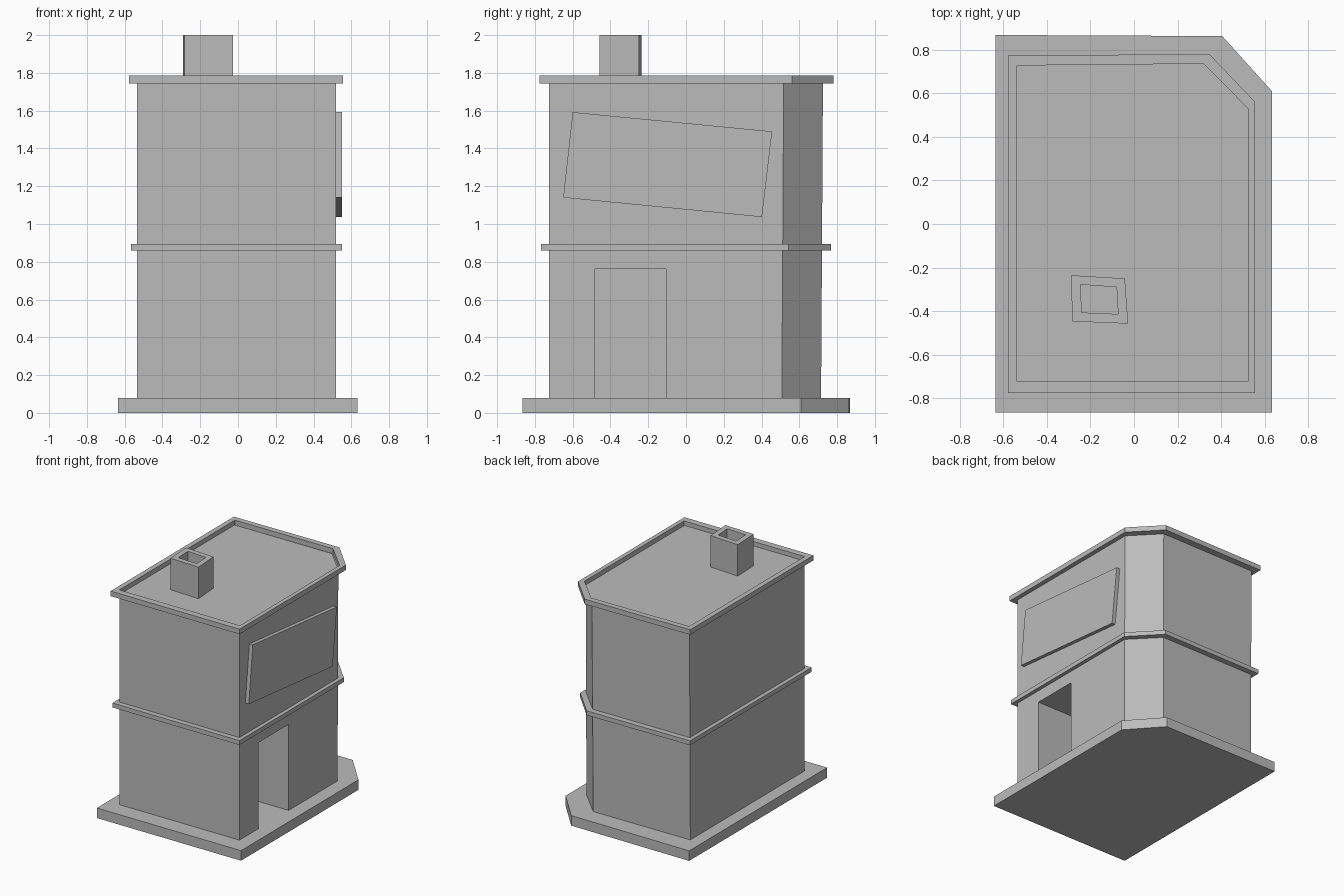
import bpy
import bmesh

cube = bpy.data.objects.get("Cube")
if cube:
    bpy.data.objects.remove(cube, do_unlink=True)

grey = bpy.data.materials.new("plain_grey")
grey.use_nodes = True
colour = (0.5, 0.5, 0.5, 1)
grey.diffuse_color = colour
grey.node_tree.nodes["Principled BSDF"].inputs["Base Color"].default_value = colour


def finish(name, bm):
    bmesh.ops.recalc_face_normals(bm, faces=bm.faces)
    mesh = bpy.data.meshes.new(name)
    bm.to_mesh(mesh)
    bm.free()
    mesh.materials.append(grey)
    obj = bpy.data.objects.new(name, mesh)
    bpy.context.collection.objects.link(obj)
    return obj


def loft(name, loops, closed=False):
    """Skin equal-length point loops; cap the ends, or join last to first."""
    bm = bmesh.new()
    rings = [[bm.verts.new(p) for p in loop] for loop in loops]
    n = len(rings[0])
    pairs = list(zip(rings, rings[1:]))
    if closed:
        pairs.append((rings[-1], rings[0]))
    else:
        bm.faces.new(rings[0])
        bm.faces.new(rings[-1])
    for a, b in pairs:
        for i in range(n):
            j = (i + 1) % n
            bm.faces.new((a[i], a[j], b[j], b[i]))
    return finish(name, bm)


def at(outline, z):
    return [(x, y, z) for x, y in outline]


def plan(left, right, front, back_left, back_right, cut_x, cut_y):
    """Rectangular floor plan with one back corner cut off."""
    return [(left, front), (right, front), (right, cut_y),
            (cut_x, back_right), (left, back_left)]


base = plan(-.635, .632, -.865, .867, .862, .405, .61)
wall_low = plan(-.535, .52, -.725, .71, .715, .315, .507)
wall_mid = plan(-.535, .52, -.725, .715, .72, .317, .512)
wall_top = plan(-.535, .52, -.725, .72, .725, .32, .517)
band = plan(-.567, .55, -.767, .76, .767, .337, .543)
rim = plan(-.577, .556, -.775, .772, .78, .345, .56)
rim_inner = plan(-.537, .522, -.722, .727, .735, .32, .53)

# Foundation, two storeys and the ledge between them
loft("base_slab", [at(base, 0), at(base, .08)])
ground = loft("ground_floor_walls", [at(wall_low, .08), at(wall_mid, .87)])
loft("upper_floor_walls", [at(wall_mid, .88), at(wall_top, 1.75)])
loft("floor_ledge", [at(band, .86), at(band, .895)])

# Flat roof with a raised rim
loft("roof_rim", [at(rim, 1.745), at(rim, 1.785), at(rim_inner, 1.785),
                  at(rim_inner, 1.75), at(rim_inner, 1.745)])

# Doorway recess in the side wall
door = [(.17, -.485), (.7, -.485), (.7, -.107), (.17, -.107)]
cutter = loft("doorway_cutter", [at(door, 0), at(door, .763)])
cutter.hide_render = True
cut = ground.modifiers.new("doorway", "BOOLEAN")
cut.operation = "DIFFERENCE"
cut.solver = "EXACT"
cut.object = cutter
bpy.context.view_layer.objects.active = ground
bpy.ops.object.modifier_apply(modifier=cut.name)
bpy.data.objects.remove(cutter, do_unlink=True)

# Tilted sign board above the doorway
board = [(-.65, 1.14), (.402, 1.037), (.456, 1.49), (-.6, 1.592)]
loft("sign_board", [[(x, y, z) for y, z in board] for x in (.515, .55)])

# Slightly crooked hollow chimney
outer = [(-.282, -.447), (-.027, -.457), (-.042, -.25), (-.29, -.235)]
inner = [(-.24, -.406), (-.073, -.413), (-.08, -.29), (-.245, -.278)]
loft("chimney", [at(outer, 1.74), at(outer, 2), at(inner, 2), at(inner, 1.85)])
